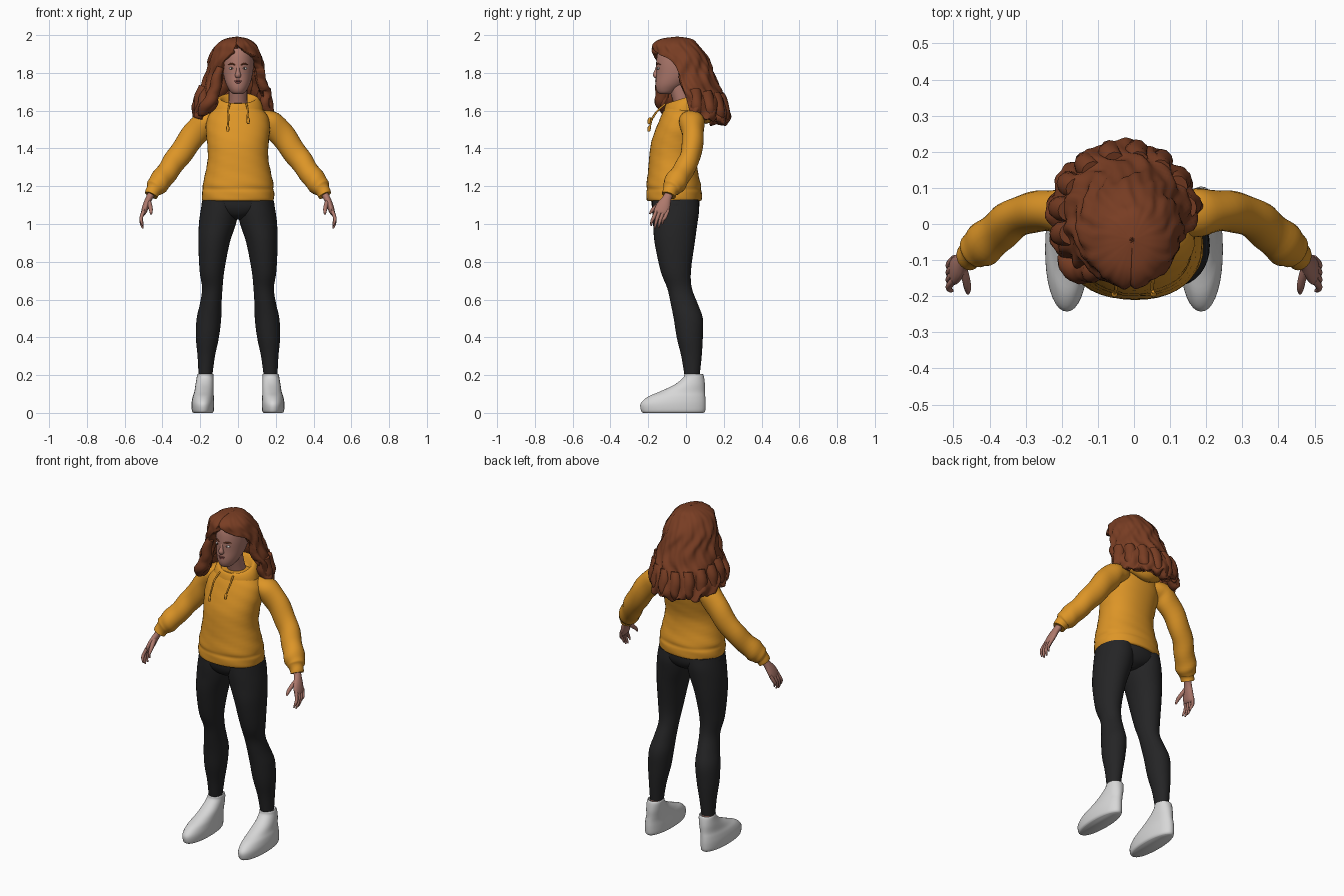
import bpy, bmesh, math
from mathutils import Vector


def material(name, r, g, b):
    m = bpy.data.materials.new(name)
    m.diffuse_color = (r, g, b, 1)
    return m


YELLOW = material("mustard cloth", 0.72, 0.30, 0.02)
BLACK = material("black leggings", 0.018, 0.018, 0.019)
WHITE = material("white shoe", 0.68, 0.68, 0.68)
SKIN = material("skin", 0.42, 0.19, 0.15)
HAIR = material("auburn hair", 0.19, 0.047, 0.017)
LIP = material("lips", 0.30, 0.09, 0.08)
EYE = material("eye white", 0.75, 0.72, 0.70)
DARK = material("iris", 0.03, 0.02, 0.015)


def spline(rows, sub):
    """Catmull-Rom interpolation of rows of numbers."""
    out = []
    for i in range(len(rows) - 1):
        p = [rows[max(i - 1, 0)], rows[i], rows[i + 1], rows[min(i + 2, len(rows) - 1)]]
        for k in range(sub):
            t = k / sub
            out.append([0.5 * (2 * b + (c - a) * t + (2 * a - 5 * b + 4 * c - d) * t * t
                               + (3 * b - a - 3 * c + d) * t ** 3) for a, b, c, d in zip(*p)])
    return out + [list(rows[-1])]


def finish(bm, name, mat, angle=50, recalc=True):
    if recalc:
        bmesh.ops.recalc_face_normals(bm, faces=bm.faces)
    me = bpy.data.meshes.new(name)
    bm.to_mesh(me)
    bm.free()
    ob = bpy.data.objects.new(name, me)
    bpy.context.collection.objects.link(ob)
    me.materials.append(mat)
    bpy.ops.object.select_all(action='DESELECT')
    ob.select_set(True)
    bpy.context.view_layer.objects.active = ob
    bpy.ops.object.shade_smooth_by_angle(angle=math.radians(angle))
    return ob


def skin_rings(rings, name, mat):
    """Join closed rings of points into a capped surface."""
    bm = bmesh.new()
    vs = [[bm.verts.new(p) for p in r] for r in rings]
    n = len(vs[0])
    for a, b in zip(vs, vs[1:]):
        for j in range(n):
            bm.faces.new((a[j], a[(j + 1) % n], b[(j + 1) % n], b[j]))
    bm.faces.new(vs[0])
    bm.faces.new(vs[-1])
    return finish(bm, name, mat)


def loft(name, rows, mat, s=1, n=32, sub=4, tilt=0, power=1.0, wobble=0):
    """Level elliptical rings: z, centre x, centre y, radius x, radius y."""
    rings = []
    for z, cx, cy, rx, ry in spline(rows, sub):
        ring = []
        for j in range(n):
            a = math.tau * j / n
            c, q = math.cos(a), math.sin(a)
            k = 1 + wobble * math.sin(3 * a + 40 * z) * math.sin(55 * z + 2 * a)
            x = math.copysign(abs(c) ** power, c) * rx * k
            y = math.copysign(abs(q) ** power, q) * ry * k
            ring.append((s * (cx + x), cy + y, z + tilt * q))
        rings.append(ring)
    return skin_rings(rings, name, mat)


def tube(name, rows, mat, s=1, n=12, sub=4, wobble=0):
    """Rings across a path: x, y, z, radius along y, other radius."""
    pts = spline(rows, sub)
    rings = []
    for i, (x, y, z, ra, rb) in enumerate(pts):
        t = (Vector(pts[min(i + 1, len(pts) - 1)][:3]) - Vector(pts[max(i - 1, 0)][:3])).normalized()
        u = Vector((0, 1, 0))
        u = (u - t * u.dot(t)).normalized()
        w = t.cross(u)
        ring = []
        for j in range(n):
            a = math.tau * j / n
            k = 1 + wobble * math.sin(1.1 * i + 2 * math.sin(a))
            p = Vector((x, y, z)) + u * (ra * k * math.cos(a)) + w * (rb * k * math.sin(a))
            ring.append((s * p.x, p.y, p.z))
        rings.append(ring)
    return skin_rings(rings, name, mat)


def ball(name, loc, size, mat):
    bm = bmesh.new()
    bmesh.ops.create_uvsphere(bm, u_segments=14, v_segments=8, radius=1)
    for v in bm.verts:
        v.co = Vector([c * r + o for c, r, o in zip(v.co, size, loc)])
    return finish(bm, name, mat)


# Hoodie body with gathered waistband
loft("hoodie_body", [
    (1.122, 0, -.062, .182, .138), (1.13, 0, -.062, .190, .146), (1.165, 0, -.062, .191, .147),
    (1.185, 0, -.063, .187, .143), (1.21, 0, -.065, .187, .144), (1.27, 0, -.069, .174, .133),
    (1.35, 0, -.070, .160, .126), (1.43, 0, -.057, .163, .128), (1.50, 0, -.037, .170, .124),
    (1.56, 0, -.024, .162, .112), (1.60, 0, -.020, .135, .098), (1.64, 0, -.018, .085, .075)],
    YELLOW, n=40, power=.92, wobble=.012)

# Hood collar, lower at the throat, rolled inward
loft("hood_collar", [
    (1.56, 0, -.018, .135, .100), (1.60, 0, -.018, .134, .103), (1.64, 0, -.015, .124, .100),
    (1.665, 0, -.012, .105, .092), (1.66, 0, -.012, .088, .078), (1.62, 0, -.015, .07, .06)],
    YELLOW, tilt=.028)
tube("hood_back_fold", [(-.12, .04, 1.61, .02, .02), (-.07, .09, 1.60, .04, .045),
     (0, .105, 1.585, .045, .055), (.07, .09, 1.60, .04, .045), (.12, .04, 1.61, .02, .02)], YELLOW)

# Leggings hips
loft("leggings_hips", [
    (1.025, 0, -.055, .03, .06), (1.045, 0, -.055, .10, .10), (1.08, 0, -.055, .185, .122),
    (1.12, 0, -.056, .190, .128), (1.15, 0, -.058, .175, .125)], BLACK)

# Head, neck and face
loft("head", [
    (1.688, 0, -.112, .015, .018), (1.694, 0, -.107, .034, .040), (1.715, 0, -.096, .050, .062),
    (1.745, 0, -.078, .065, .083), (1.79, 0, -.058, .077, .100), (1.85, 0, -.046, .084, .112),
    (1.91, 0, -.042, .081, .107), (1.95, 0, -.04, .062, .080), (1.97, 0, -.04, .02, .03)], SKIN)
tube("neck", [(0, .005, 1.57, .06, .06), (0, -.015, 1.64, .05, .05), (0, -.045, 1.74, .05, .05)],
     SKIN, n=20)
tube("nose", [(0, -.148, 1.84, .008, .008), (0, -.156, 1.81, .011, .010),
              (0, -.160, 1.788, .015, .016), (0, -.152, 1.777, .008, .012)], SKIN)
ball("upper_lip", (0, -.157, 1.757, ), (.021, .007, .005), LIP)
ball("lower_lip", (0, -.156, 1.749), (.018, .007, .006), LIP)
for s, side in ((-1, "left"), (1, "right")):
    ball(side + "_eye", (s * .033, -.145, 1.824), (.015, .008, .0065), EYE)
    ball(side + "_iris", (s * .033, -.151, 1.824), (.0055, .003, .0055), DARK)
    tube(side + "_brow", [(.014, -.155, 1.842, .003, .003), (.034, -.150, 1.849, .004, .004),
                          (.054, -.134, 1.843, .002, .002)], HAIR, s)

# Limbs, mirrored
for s, side in ((-1, "left_"), (1, "right_")):
    tube(side + "sleeve", [
        (.09, .02, 1.555, .05, .045), (.15, .028, 1.548, .068, .056), (.20, .034, 1.512, .062, .068),
        (.26, .036, 1.435, .056, .066), (.325, .018, 1.345, .055, .062), (.375, -.020, 1.275, .056, .058),
        (.415, -.055, 1.222, .060, .058), (.437, -.073, 1.192, .052, .051),
        (.447, -.082, 1.178, .041, .040), (.460, -.092, 1.152, .037, .036)],
        YELLOW, s, n=24, wobble=.035)
    # Hand
    tube(side + "palm", [(.452, -.086, 1.17, .024, .020), (.470, -.100, 1.138, .024, .018),
         (.486, -.118, 1.10, .036, .018), (.498, -.132, 1.065, .038, .015),
         (.502, -.136, 1.05, .028, .009)], SKIN, s, n=16)
    for i, drop in enumerate((.006, -.008, -.004, .014)):
        y = -.163 + .020 * i
        tube(side + "finger", [(.497, y + .008, 1.075, .010, .010), (.512, y - .008, 1.035, .0095, .0095),
             (.511, y - .018, 1.008 + drop, .008, .008), (.503, y - .022, .985 + drop, .004, .004)],
             SKIN, s, n=8, sub=3)
    tube(side + "thumb", [(.478, -.112, 1.13, .013, .013), (.466, -.150, 1.098, .013, .012),
         (.461, -.178, 1.073, .010, .010), (.460, -.192, 1.052, .004, .005)], SKIN, s, n=8, sub=3)
    # Legging leg
    loft(side + "legging", [
        (.205, .172, .032, .037, .041), (.30, .168, .029, .046, .054), (.40, .162, .020, .061, .069),
        (.50, .154, .012, .065, .077), (.58, .144, -.010, .057, .071), (.66, .136, -.034, .054, .065),
        (.75, .138, -.054, .065, .080), (.90, .127, -.060, .083, .106), (1.0, .109, -.057, .098, .117),
        (1.07, .099, -.055, .099, .124), (1.13, .095, -.057, .092, .122)], BLACK, s)
    loft(side + "ankle", [(.14, .172, .036, .034, .038), (.23, .172, .034, .032, .036)], SKIN, s, n=20)
    # Shoe: sole, toe box and open collar
    loft(side + "shoe", [
        (0, .186, -.067, .050, .160), (.012, .186, -.068, .058, .170), (.05, .186, -.068, .060, .172),
        (.085, .184, -.050, .056, .152), (.112, .180, -.020, .051, .120), (.15, .177, .020, .048, .080),
        (.185, .174, .040, .045, .056), (.203, .173, .041, .043, .050), (.203, .173, .041, .037, .043),
        (.165, .173, .041, .033, .038)], WHITE, s, n=36, tilt=0, power=.94)
    # Hood drawstring with knotted end
    end = 1.49 if s < 0 else 1.53
    tube(side + "drawstring", [(.045, -.110, 1.635, .005, .005), (.052, -.150, 1.60, .005, .005),
         (.050, -.178, 1.56, .005, .005), (.054, -.190, end + .03, .005, .005),
         (.054, -.194, end + .02, .009, .009), (.054, -.197, end, .007, .007)], YELLOW, s, n=8)

# Hair: wavy curtain open around the face
# z, centre x, centre y, radius x, radius y, left sweep, right sweep, drop at back
rows = [(1.992, -.005, -.045, .004, .004, 180, 180, 0), (1.980, -.008, -.052, .062, .080, 180, 180, 0),
        (1.950, -.010, -.056, .105, .118, 180, 178, 0), (1.910, -.012, -.040, .128, .136, 172, 152, 0),
        (1.870, -.013, -.027, .143, .147, 157, 114, 0), (1.800, -.015, -.010, .153, .158, 141, 100, 0),
        (1.720, -.017, .002, .178, .178, 143, 96, 0), (1.660, -.022, .015, .195, .190, 146, 94, .004),
        (1.610, -.028, .018, .208, .205, 138, 90, .02), (1.575, -.028, .018, .206, .208, 126, 84, .035)]
bm = bmesh.new()
grid, N = [], 84
samples = spline(rows, 5)
for i, (z, cx, cy, rx, ry, al, ar, drop) in enumerate(samples):
    f = i / (len(samples) - 1)
    al, ar = min(al, 180), min(ar, 180)
    line = []
    for j in range(N + 1):
        p = math.radians(-al + (al + ar) * j / N)
        # Wavy ridges that deepen toward the tips
        k = 1 + (.01 + .035 * f) * math.sin(13 * p + 3 * math.sin(24 * z)) \
            + .018 * math.sin(5 * p + 48 * z) + .012 * math.sin(23 * p - 35 * z)
        rag = f ** 6 * (.012 * math.sin(11 * p) + .01 * math.sin(19 * p + 1))
        line.append(bm.verts.new((cx + rx * k * math.sin(p), cy + ry * k * math.cos(p),
                                  z - drop * math.cos(p) + rag)))
    grid.append(line)
for a, b in zip(grid, grid[1:]):
    for j in range(N):
        bm.faces.new((a[j], a[j + 1], b[j + 1], b[j]))
hair = finish(bm, "hair", HAIR, 40, recalc=False)
mod = hair.modifiers.new("thickness", 'SOLIDIFY')
mod.thickness = .045
mod.offset = -1

# Loose locks framing the face and around the tips
tube("left_front_lock", [(-.095, -.13, 1.83, .02, .02), (-.115, -.135, 1.76, .03, .028),
     (-.125, -.125, 1.70, .035, .032), (-.15, -.13, 1.65, .036, .034), (-.185, -.105, 1.60, .03, .03),
     (-.205, -.09, 1.575, .008, .008)], HAIR, wobble=.08)
for i in range(9):
    a = math.radians(-105 + 23 * i)
    x, y, z = math.sin(a), math.cos(a), 1.60 - .035 * math.cos(a)
    tube("tip_lock", [(.165 * x - .02, .16 * y + .015, z + .12, .03, .03),
         (.180 * x - .025, .180 * y + .02, z + .05, .034, .034),
         (.188 * x - .028, .190 * y + .02, z - .005, .024, .024),
         (.196 * x - .028, .195 * y + .02, z - .03, .006, .006)], HAIR, wobble=.08)
